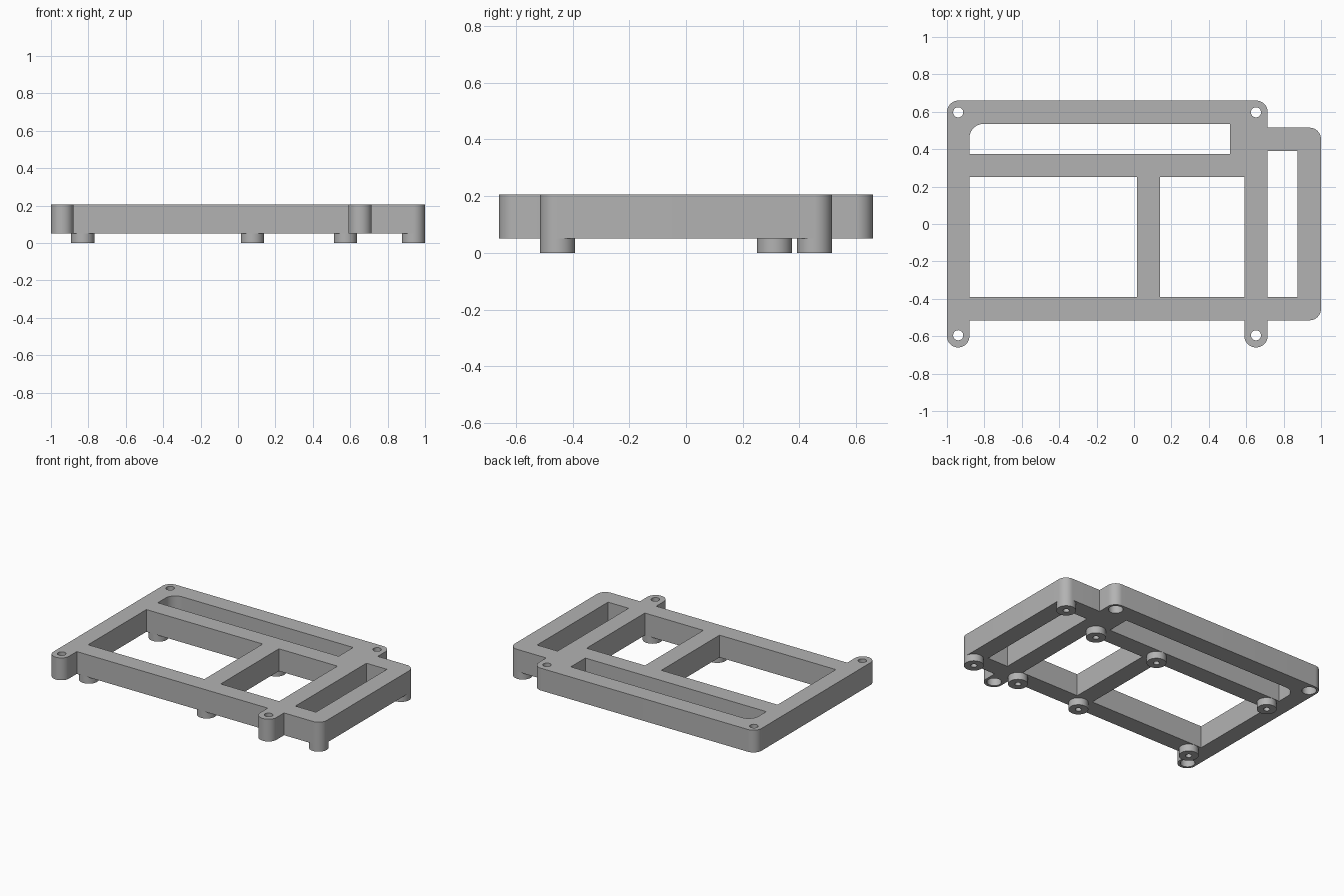
import bpy
import bmesh
from math import sin, cos, pi, radians
from mathutils import Vector

if "Cube" in bpy.data.objects:
    bpy.data.objects.remove(bpy.data.objects["Cube"], do_unlink=True)

BASE, TOP = 0.05, 0.205   # underside and top of the frame
R = 0.062                 # outer corner and foot radius

grey = bpy.data.materials.new("plain grey")
grey.use_nodes = True
grey.diffuse_color = (0.45, 0.45, 0.45, 1)
grey.node_tree.nodes["Principled BSDF"].inputs["Base Color"].default_value = (0.45, 0.45, 0.45, 1)


def rounded(corners, steps=12):
    """Outline from (x, y, radius) right-angle corners."""
    pts = []
    for i, (x, y, r) in enumerate(corners):
        p = Vector((x, y))
        if r == 0:
            pts.append(p)
            continue
        before = (Vector(corners[i - 1][:2]) - p).normalized()
        after = (Vector(corners[(i + 1) % len(corners)][:2]) - p).normalized()
        centre = p + r * (before + after)
        for k in range(steps + 1):
            t = k / steps * pi / 2
            pts.append(centre - r * (cos(t) * after + sin(t) * before))
    return pts


def rect(x0, x1, y0, y1, r=0):
    """Rectangle whose back right-hand corner may be rounded."""
    return rounded([(x0, y0, 0), (x1, y0, 0), (x1, y1, 0), (x0, y1, r)])


def disc(x, y, r, n=48):
    return [Vector((x + r * cos(2 * pi * k / n), y + r * sin(2 * pi * k / n))) for k in range(n)]


def prism(name, outline, z0, z1):
    bm = bmesh.new()
    face = bm.faces.new([bm.verts.new((p.x, p.y, z0)) for p in outline])
    ext = bmesh.ops.extrude_face_region(bm, geom=[face], use_keep_orig=True)
    verts = [g for g in ext["geom"] if isinstance(g, bmesh.types.BMVert)]
    bmesh.ops.translate(bm, verts=verts, vec=(0, 0, z1 - z0))
    bmesh.ops.recalc_face_normals(bm, faces=bm.faces)
    mesh = bpy.data.meshes.new(name)
    bm.to_mesh(mesh)
    bm.free()
    mesh.materials.append(grey)
    ob = bpy.data.objects.new(name, mesh)
    bpy.context.collection.objects.link(ob)
    return ob


def cut(ob, outline, z0, z1):
    """Remove a prism from the object and discard the cutter."""
    tool = prism("cutter", outline, z0, z1)
    tool.hide_render = True
    mod = ob.modifiers.new("cut", "BOOLEAN")
    mod.operation, mod.solver, mod.object = "DIFFERENCE", "EXACT", tool
    bpy.ops.object.select_all(action="DESELECT")
    bpy.context.view_layer.objects.active = ob
    ob.select_set(True)
    bpy.ops.object.modifier_apply(modifier=mod.name)
    bpy.data.objects.remove(tool, do_unlink=True)


def finish(ob):
    bpy.ops.object.select_all(action="DESELECT")
    bpy.context.view_layer.objects.active = ob
    ob.select_set(True)
    bpy.ops.object.shade_smooth_by_angle(angle=radians(30))


# Frame outline with two front tabs and a side bay
frame = prism("frame", rounded([
    (-1, -0.66, 0.0595), (-0.88, -0.66, 0.0595), (-0.88, -0.515, 0),
    (0.59, -0.515, 0), (0.59, -0.66, R), (0.715, -0.66, R), (0.715, -0.515, 0),
    (1, -0.515, R), (1, 0.515, R), (0.715, 0.515, 0),
    (0.715, 0.66, R), (-1, 0.66, R)]), BASE, TOP)

# Windows between the rails
for window in (rect(-0.88, 0.015, -0.39, 0.25),
               rect(0.14, 0.59, -0.39, 0.25),
               rect(0.715, 0.873, -0.39, 0.39),
               rect(-0.88, 0.512, 0.375, 0.535, 0.075)):
    cut(frame, window, 0, 0.3)

# Screw holes, counterbored from below
for x in (-0.94, 0.652):
    for y in (-0.595, 0.597):
        cut(frame, disc(x, y, 0.027), 0, 0.3)
        cut(frame, disc(x, y, 0.046), 0, 0.15)

# Feet with blind pilot holes running up into the frame
feet = [(x, y) for x in (-0.83, 0.077, 0.575) for y in (-0.453, 0.312)]
feet += [(0.938, -0.453), (0.938, 0.453)]
for i, (x, y) in enumerate(feet):
    foot = prism(f"foot_{i + 1}", disc(x, y, R), 0, BASE)
    cut(foot, disc(x, y, 0.02, 24), -0.1, 0.12)
    cut(frame, disc(x, y, 0.02, 24), 0, 0.12)
    finish(foot)
finish(frame)
